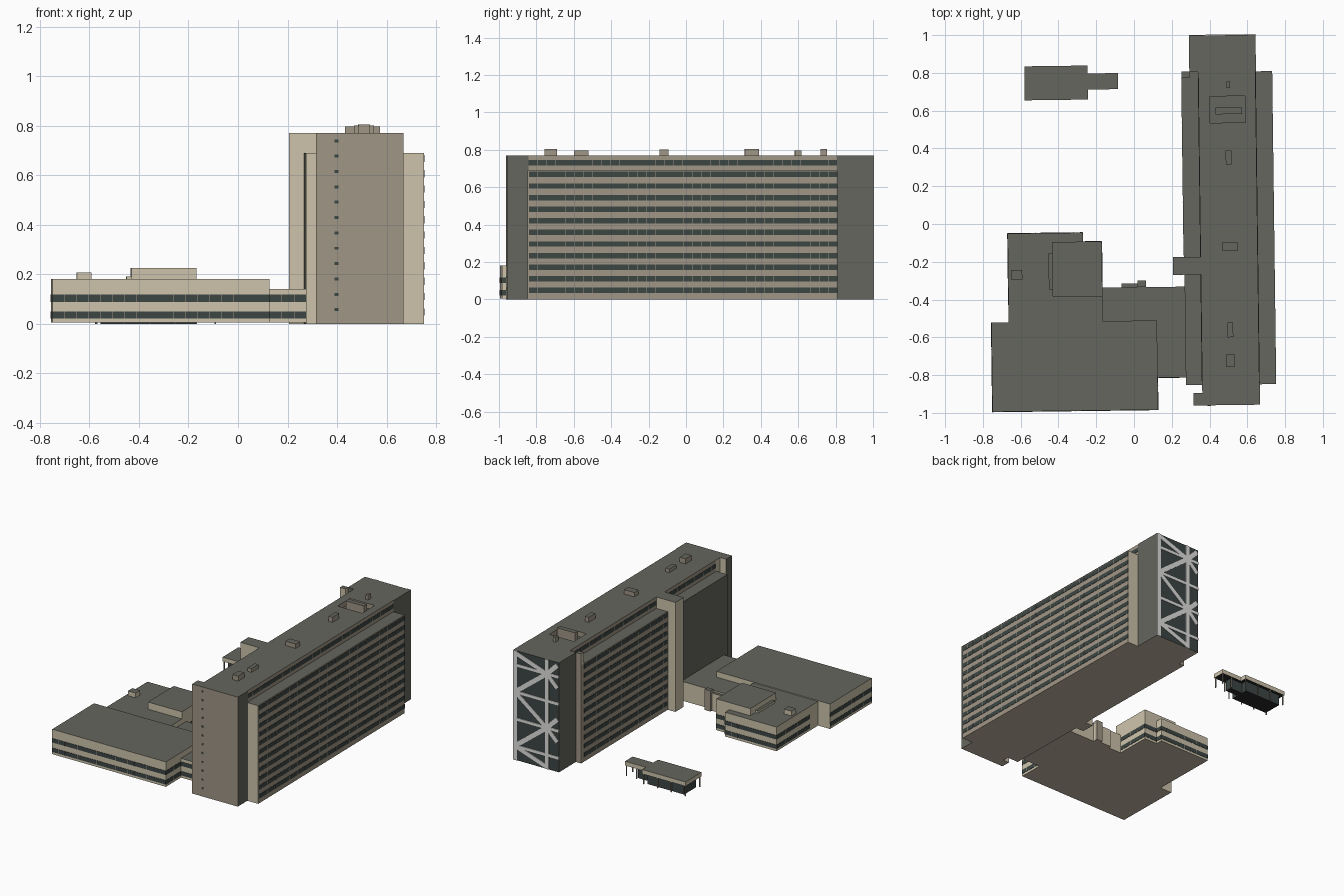
import bpy, bmesh, math
from mathutils import Matrix, Vector

if "Cube" in bpy.data.objects:
    bpy.data.objects.remove(bpy.data.objects["Cube"])


def material(name, rgb):
    m = bpy.data.materials.new(name)
    m.diffuse_color = (*rgb, 1)
    m.use_nodes = True
    m.node_tree.nodes["Principled BSDF"].inputs["Base Color"].default_value = m.diffuse_color
    return m


BEIGE = material("beige_wall", (0.62, 0.555, 0.415))
TAUPE = material("taupe_wall", (0.355, 0.305, 0.238))
ROOF = material("roof_grey", (0.13, 0.132, 0.11))
GLASS = material("window_dark", (0.046, 0.062, 0.058))
STEEL = material("brace_steel", (0.75, 0.75, 0.73))
BLACK = material("black_base", (0.02, 0.021, 0.02))
BASE = material("base_brown", (0.54, 0.465, 0.36))
TURN = 0.0128      # the whole site is turned slightly
FLOORS = [0.048 + 0.062 * k for k in range(12)]
LOW = [0.036, 0.103]


def boxes(name, items, wall, top=None, base=None, x_pos=None, x_neg=None,
          y_pos=None):
    """One object from boxes (x0, x1, y0, y1, z0, z1), coloured by direction."""
    bm = bmesh.new()
    mats = []

    def slot(m):
        if m not in mats:
            mats.append(m)
        return mats.index(m)

    slot(wall)
    for x0, x1, y0, y1, z0, z1 in items:
        mat = (Matrix.Translation(((x0 + x1) / 2, (y0 + y1) / 2, (z0 + z1) / 2))
               @ Matrix.Diagonal((x1 - x0, y1 - y0, z1 - z0, 1)))
        bmesh.ops.create_cube(bm, size=1, matrix=mat)
    bm.normal_update()
    for f in bm.faces:
        n = f.normal
        for axis, sign, m in ((2, 1, top), (2, -1, base), (0, 1, x_pos),
                              (0, -1, x_neg), (1, 1, y_pos)):
            if m and n[axis] * sign > 0.7:
                f.material_index = slot(m)
    me = bpy.data.meshes.new(name)
    bm.to_mesh(me)
    bm.free()
    for m in mats:
        me.materials.append(m)
    ob = bpy.data.objects.new(name, me)
    bpy.context.collection.objects.link(ob)
    ob.rotation_euler.z = TURN
    return ob


def block(name, x0, x1, y0, y1, z0, z1, wall=BEIGE, **kw):
    kw = {"top": ROOF, "base": BASE, **kw}
    return boxes(name, [(x0, x1, y0, y1, z0, z1)], wall, **kw)


def bands(name, side, at, a0, a1, levels, h=0.029, bar=TAUPE, step=0.048):
    """Strips of glazing with thin upright bars on one wall."""
    axis, sign = side[0], 1 if side[1] == "+" else -1

    def plate(u0, u1, zc, height, depth):
        p, q = sorted((at - sign * 0.002, at + sign * depth))
        span = (p, q, u0, u1) if axis == "x" else (u0, u1, p, q)
        return (*span, zc - height / 2, zc + height / 2)

    boxes(name + "_glass", [plate(a0, a1, z, h, 0.002) for z in levels], GLASS)
    n = max(1, round((a1 - a0) / step))
    us = [a0 + (a1 - a0) * i / n for i in range(1, n)]
    if us:
        boxes(name + "_bars", [plate(u - 0.0008, u + 0.0008, z, h, 0.0025)
                               for z in levels for u in us], bar)


# Tower core and its two ends
core = block("tower_core", 0.35, 0.653, -0.85, 0.80, 0, 0.77, TAUPE)
block("front_link", 0.35, 0.656, -0.90, -0.85, 0, 0.77, BEIGE, x_pos=ROOF)
block("front_end", 0.303, 0.656, -0.965, -0.90, 0, 0.77, TAUPE, x_pos=ROOF,
      x_neg=ROOF, y_pos=BEIGE)
block("back_end", 0.303, 0.656, 0.80, 0.993, 0, 0.77, ROOF, y_pos=GLASS)
boxes("front_end_windows", [(0.378, 0.393, -0.968, -0.96, z + 0.003, z + 0.015)
                            for z in FLOORS], GLASS)

# Long office wings on both sides
block("east_wing", 0.653, 0.74, -0.857, 0.80, 0, 0.69, BEIGE, x_pos=TAUPE)
block("west_wing", 0.262, 0.35, -0.178, 0.80, 0, 0.69, TAUPE)
block("west_plain_wing", 0.264, 0.35, -0.857, -0.272, 0, 0.69, BEIGE, x_neg=ROOF)
block("west_fin", 0.262, 0.303, 0.77, 0.803, 0, 0.77, BEIGE, y_pos=TAUPE)
block("stair_tower", 0.203, 0.35, -0.272, -0.178, 0, 0.77, BEIGE)
bands("east_wing", "x+", 0.74, -0.85, 0.80, FLOORS[:11])
bands("west_wing", "x-", 0.262, -0.17, 0.77, FLOORS[:11])
bands("east_top_floor", "x+", 0.653, -0.85, 0.80, FLOORS[11:])
bands("west_top_floor_back", "x-", 0.35, -0.178, 0.77, FLOORS[11:])
bands("west_top_floor_front", "x-", 0.35, -0.85, -0.272, FLOORS[11:])

# Steel bracing over the glazed back end


def brace(p, q, w=0.03):
    p, q = Vector(p), Vector(q)
    d = q - p
    ob = boxes("back_brace", [(-d.length / 2, d.length / 2, -0.003, 0.003,
                               -w / 2, w / 2)], STEEL)
    c = (p + q) / 2
    ob.matrix_world = (Matrix.Rotation(TURN, 4, "Z")
                       @ Matrix.Translation((c.x, 0.994, c.y))
                       @ Matrix.Rotation(-math.atan2(d.y, d.x), 4, "Y"))


XL, XC, XR = 0.315, 0.395, 0.641
for x in (XC, XR):
    brace((x, 0.0), (x, 0.77))
for z in (0.10, 0.29, 0.48, 0.67):
    brace((XL - 0.012, z), (XR + 0.014, z), 0.02)
for z in (0.29, 0.67):
    brace((XC, z), (XR, z - 0.19))
    brace((XC, z), (XL, z - 0.08))
    brace((XC, z), (XL, z + 0.08))
brace((XC, 0.29), (XR, 0.48))
brace((XC, 0.67), (XR, 0.755))
brace((XR, 0.10), (XC, 0.015))

# Roof well cut into the core, and rooftop plant
well = block("roof_well_cutter", 0.408, 0.597, 0.53, 0.67, 0.735, 0.80, TAUPE, base=ROOF)
well.hide_render = True
well.hide_viewport = True
cut = core.modifiers.new("well", "BOOLEAN")
cut.object = well
cut.solver = "EXACT"
block("well_plant", 0.44, 0.58, 0.575, 0.61, 0.73, 0.797, TAUPE)
for x, y, w, d, z in ((0.508, 0.73, 0.02, 0.035, 0.803), (0.505, 0.345, 0.03, 0.075, 0.805),
                      (0.507, -0.125, 0.08, 0.048, 0.80), (0.503, -0.567, 0.03, 0.078, 0.795),
                      (0.50, -0.73, 0.045, 0.068, 0.805)):
    block("roof_plant", x - w / 2, x + w / 2, y - d / 2, y + d / 2, 0.76, z, TAUPE)

# Low front block
block("low_block", -0.762, 0.115, -0.985, -0.512, 0.005, 0.18)
bands("low_front", "y-", -0.985, -0.762, 0.115, LOW)
bands("low_west", "x-", -0.762, -0.985, -0.512, LOW)
bands("low_east", "x+", 0.115, -0.985, -0.815, LOW)

# Low rear block with its stepped corner and penthouse
block("rear_block", -0.67, -0.272, -0.512, -0.042, 0.005, 0.175)
block("rear_step", -0.272, -0.172, -0.512, -0.09, 0.005, 0.175)
block("penthouse", -0.435, -0.172, -0.382, -0.09, 0.17, 0.225)
block("penthouse_lean_to", -0.455, -0.43, -0.34, -0.15, 0.17, 0.19)
block("rear_roof_plant", -0.655, -0.595, -0.285, -0.235, 0.17, 0.208)
bands("rear_north", "y+", -0.042, -0.67, -0.272, LOW)
bands("rear_west", "x-", -0.67, -0.42, -0.042, LOW)
bands("rear_step_north", "y+", -0.09, -0.272, -0.172, LOW)
bands("rear_step_east", "x+", -0.172, -0.33, -0.09, LOW)
bands("rear_corner", "x+", -0.272, -0.09, -0.042, LOW)

# Link building joining the low blocks to the tower
block("link_rear", -0.172, 0.265, -0.575, -0.335, 0.005, 0.14)
block("link_front", 0.115, 0.265, -0.815, -0.575, 0.005, 0.14)
bands("link_front", "y-", -0.815, 0.118, 0.265, LOW)
block("link_porch", -0.07, 0.06, -0.335, -0.315, 0.005, 0.13)
block("link_vent", 0.015, 0.06, -0.335, -0.30, 0.005, 0.15, TAUPE)

# Detached pavilion: flat canopy, glazed box, slim posts
canopy = [(-0.57, -0.235, 0.662, 0.842, 0.073, 0.103),
          (-0.235, -0.075, 0.715, 0.80, 0.073, 0.103)]
boxes("pavilion_canopy", canopy, BEIGE, top=ROOF, base=BLACK)
boxes("pavilion_glass", [(-0.545, -0.26, 0.685, 0.82, 0, 0.074),
                         (-0.26, -0.16, 0.735, 0.78, 0, 0.074)], GLASS, base=BLACK)
posts = [(x, y) for x in (-0.563, -0.455, -0.35, -0.242) for y in (0.669, 0.835)]
posts += [(x, y) for x in (-0.16, -0.082) for y in (0.722, 0.793)]
boxes("pavilion_posts", [(x - 0.003, x + 0.003, y - 0.003, y + 0.003, 0, 0.074)
                         for x, y in posts], TAUPE)
